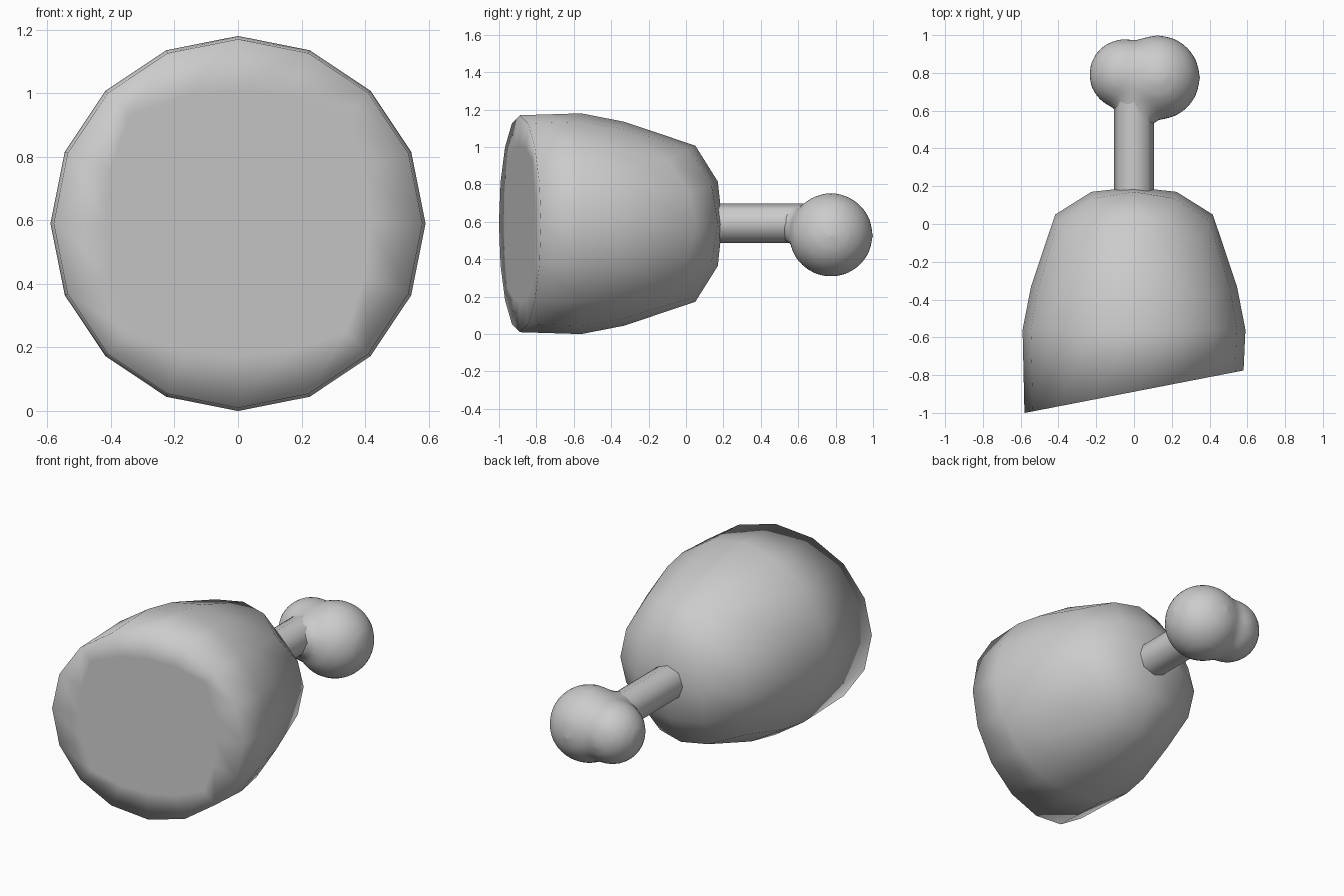
import bpy, bmesh, math
from mathutils import Vector, Matrix

if "Cube" in bpy.data.objects:
    bpy.data.objects.remove(bpy.data.objects["Cube"])

ZC = 0.59  # height of the long axis


def add_object(name, bm):
    bmesh.ops.recalc_face_normals(bm, faces=bm.faces)
    for f in bm.faces:
        f.smooth = True
    mesh = bpy.data.meshes.new(name)
    bm.to_mesh(mesh)
    bm.free()
    ob = bpy.data.objects.new(name, mesh)
    bpy.context.collection.objects.link(ob)
    return ob


def interp(table, t):
    for (a, ya), (b, yb) in zip(table, table[1:]):
        if t <= b:
            return ya + (yb - ya) * (t - a) / (b - a)
    return table[-1][1]


# Meat: a cube-sphere with a tapered back half and an oblique flat cut in front
R = 0.59
profile = [(0, -0.56), (0.383, -0.33), (0.707, 0.05), (0.924, 0.17), (1, 0.195)]
bm = bmesh.new()
bmesh.ops.create_cube(bm, size=2)
bmesh.ops.subdivide_edges(bm, edges=bm.edges[:], cuts=3, use_grid_fill=True)
for v in bm.verts:
    gy = v.co.y
    d = Vector([math.tan(c * math.pi / 4) for c in v.co]).normalized()
    x, z = d.x * R, d.z * R
    if gy < -0.25:
        if gy > -0.75:  # rim of the cut
            k = 0.58 / math.hypot(x, z)
            x, z = x * k, z * k
        y = -0.888 + 0.194 * x
    else:
        y = interp(profile, max(d.y, 0))
    v.co = (x, y, z + ZC)
add_object("meat", bm)


# Bone shaft: low-sided rod along y
def rod(bm, x, z, y0, y1, r0, r1, sides):
    mat = (Matrix.Translation((x, (y0 + y1) / 2, z))
           @ Matrix.Rotation(-math.pi / 2, 4, 'X'))
    bmesh.ops.create_cone(bm, cap_ends=True, segments=sides, radius1=r0,
                          radius2=r1, depth=y1 - y0, matrix=mat)


bm = bmesh.new()
rod(bm, 0, 0.593, 0.12, 0.66, 0.105, 0.105, 8)
shaft = add_object("bone_shaft", bm)
with bpy.context.temp_override(object=shaft, active_object=shaft,
                               selected_objects=[shaft],
                               selected_editable_objects=[shaft]):
    bpy.ops.object.shade_smooth_by_angle(angle=math.radians(60))

# Bone knob: two lobes and a flare, fused and softened
bm = bmesh.new()
for pos, r in [((0.125, 0.775, 0.53), 0.227), ((-0.05, 0.792, 0.535), 0.19)]:
    bmesh.ops.create_icosphere(bm, subdivisions=3, radius=r,
                               matrix=Matrix.Translation(pos))
rod(bm, 0.015, 0.585, 0.52, 0.75, 0.09, 0.14, 16)
knob = add_object("bone_knob", bm)
rem = knob.modifiers.new("fuse", 'REMESH')
rem.mode = 'VOXEL'
rem.voxel_size = 0.025
rem.use_smooth_shade = True
sm = knob.modifiers.new("soften", 'SMOOTH')
sm.factor = 0.5
sm.iterations = 8
